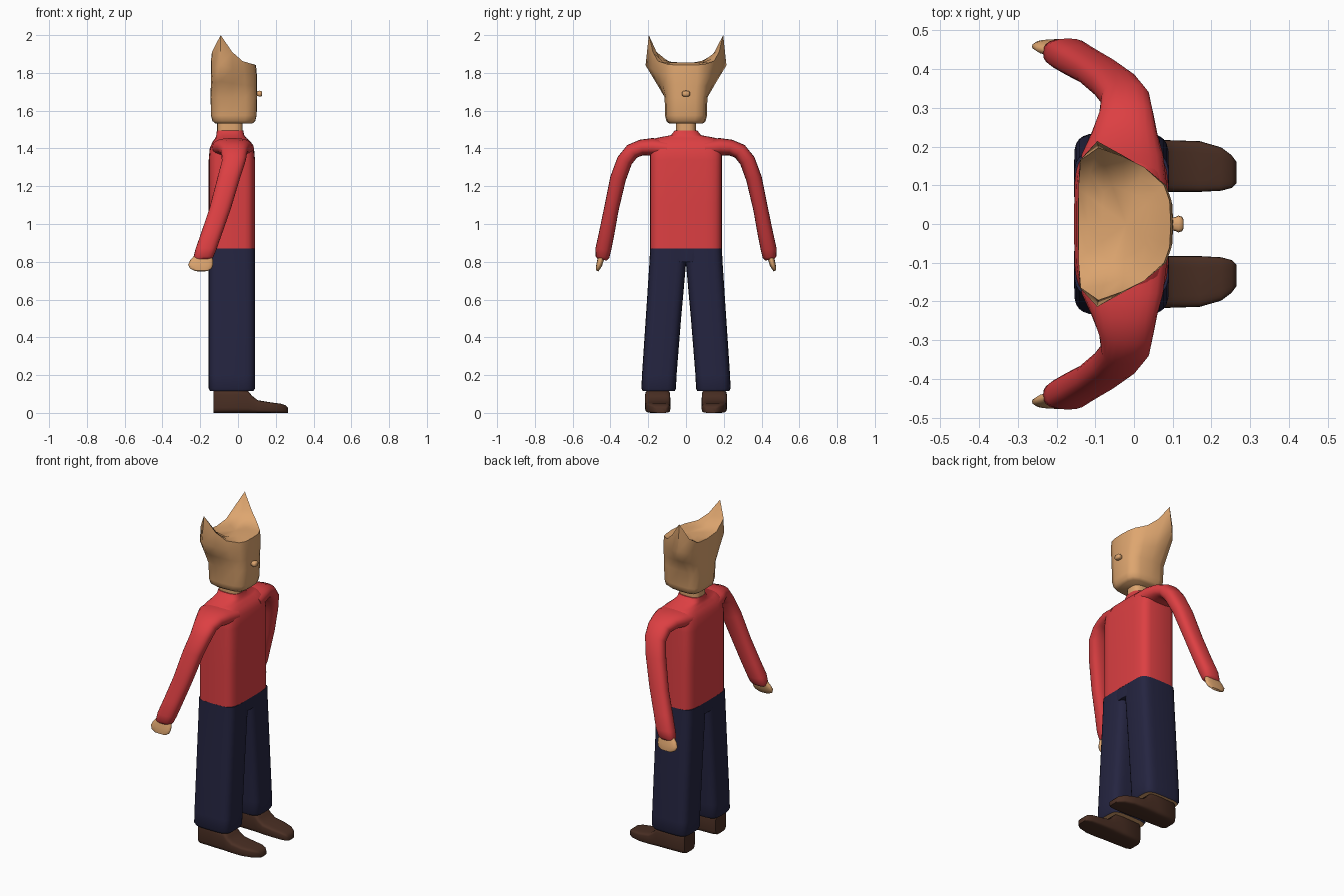
import bpy, bmesh, math
from mathutils import Vector


def mat(name, rgb):
    m = bpy.data.materials.new(name)
    m.diffuse_color = (*rgb, 1)
    return m


SKIN = mat("skin tan", (0.73, 0.38, 0.16))
RED = mat("sweater red", (0.72, 0.05, 0.055))
NAVY = mat("trouser navy", (0.018, 0.018, 0.052))
BROWN = mat("shoe brown", (0.068, 0.028, 0.017))


def loft(name, rings, mats, apex=None, cap0_mat=0, angle=50):
    """Skin a list of point rings; cap both ends (end cap may run to a point)."""
    bm = bmesh.new()
    vs = [[bm.verts.new(p) for p in r] for r in rings]
    n = len(vs[0])
    for a, b in zip(vs, vs[1:]):
        for i in range(n):
            j = (i + 1) % n
            bm.faces.new((a[i], a[j], b[j], b[i]))
    bm.faces.new(vs[0][::-1]).material_index = cap0_mat
    if apex:
        c = bm.verts.new(apex)
        for i in range(n):
            bm.faces.new((vs[-1][i], vs[-1][(i + 1) % n], c))
    else:
        bm.faces.new(vs[-1])
    bmesh.ops.recalc_face_normals(bm, faces=bm.faces[:])
    me = bpy.data.meshes.new(name)
    bm.to_mesh(me)
    bm.free()
    ob = bpy.data.objects.new(name, me)
    bpy.context.collection.objects.link(ob)
    for m in mats:
        me.materials.append(m)
    bpy.ops.object.select_all(action='DESELECT')
    ob.select_set(True)
    bpy.context.view_layer.objects.active = ob
    bpy.ops.object.shade_smooth_by_angle(angle=math.radians(angle))
    return ob


def oval(center, u, v, hu, hv, power=4, n=28):
    """Superellipse ring around center, along unit directions u and v."""
    pts = []
    for i in range(n):
        t = 2 * math.pi * i / n
        c, s = math.cos(t), math.sin(t)
        pts.append(Vector(center) + Vector(u) * hu * math.copysign(abs(c) ** (2 / power), c)
                   + Vector(v) * hv * math.copysign(abs(s) ** (2 / power), s))
    return pts


X, Y, Z = Vector((1, 0, 0)), Vector((0, 1, 0)), Vector((0, 0, 1))


def box_ring(z, x0, x1, y0, y1, power=4):
    return oval(((x0 + x1) / 2, (y0 + y1) / 2, z), X, Y, (x1 - x0) / 2, (y1 - y0) / 2, power)


# torso
loft("torso", [box_ring(z, x0, x1, -y, y, p) for z, x0, x1, y, p in [
    (0.87, -0.155, 0.09, 0.19, 5), (1.1, -0.155, 0.09, 0.19, 5), (1.34, -0.155, 0.09, 0.19, 5),
    (1.40, -0.15, 0.085, 0.19, 4.5), (1.435, -0.135, 0.068, 0.188, 4),
    (1.455, -0.12, 0.045, 0.16, 3), (1.47, -0.115, 0.033, 0.08, 3),
    (1.495, -0.112, 0.028, 0.06, 3)]], [RED])

# neck
loft("neck", [box_ring(z, -0.11, 0.025, -0.054, 0.054, 3) for z in (1.46, 1.56)], [SKIN])

# sleeves: centre (x, y, z), half width in x, half thickness across
ARM = [(-0.03, 0.10, 1.40, 0.115, 0.045), (-0.03, 0.18, 1.408, 0.105, 0.047),
       (-0.025, 0.235, 1.405, 0.085, 0.042), (-0.02, 0.285, 1.385, 0.07, 0.042),
       (-0.022, 0.325, 1.335, 0.063, 0.042), (-0.05, 0.36, 1.24, 0.06, 0.042),
       (-0.095, 0.395, 1.08, 0.057, 0.039), (-0.14, 0.42, 0.95, 0.056, 0.041),
       (-0.17, 0.438, 0.865, 0.056, 0.042), (-0.183, 0.442, 0.825, 0.052, 0.036),
       (-0.187, 0.444, 0.81, 0.043, 0.024)]
# hands
HAND = [(-0.185, 0.445, 0.84, 0.04, 0.016), (-0.192, 0.452, 0.81, 0.06, 0.017),
        (-0.198, 0.459, 0.785, 0.066, 0.016), (-0.197, 0.466, 0.765, 0.058, 0.012),
        (-0.195, 0.471, 0.752, 0.035, 0.007)]


def limb(name, path, side, m):
    rings = []
    for i, (x, y, z, hx, ht) in enumerate(path):
        a, b = path[max(i - 1, 0)], path[min(i + 1, len(path) - 1)]
        t = Vector((0, (b[1] - a[1]) * side, b[2] - a[2])).normalized()
        rings.append(oval((x, y * side, z), X, t.cross(X), hx, ht, 2.5, 20))
    loft(name, rings, [m])


for side, tag in ((1, "left"), (-1, "right")):
    limb(tag + "_sleeve", ARM, side, RED)
    limb(tag + "_hand", HAND, side, SKIN)

    # trouser leg, skin showing at the open hem
    rings = []
    for z, yi, yo, d in [(0.115, 0.06, 0.228, 0.008), (0.13, 0.053, 0.236, 0.0),
                         (0.2, 0.05, 0.233, 0), (0.5, 0.026, 0.213, 0),
                         (0.79, 0.0, 0.194, 0), (0.87, -0.005, 0.19, 0)]:
        y0, y1 = sorted((yi * side, yo * side))
        rings.append(box_ring(z, -0.155 + d, 0.09 - d, y0, y1, 4.5))
    loft(tag + "_trouser_leg", rings, [NAVY, SKIN], cap0_mat=1)

    # shoe: slices from heel to toe (x, height, inner y, outer y)
    rings = []
    for x, h, yi, yo in [(-0.13, 0.12, 0.10, 0.20), (-0.115, 0.125, 0.088, 0.212),
                         (0.0, 0.125, 0.083, 0.217), (0.05, 0.12, 0.083, 0.217),
                         (0.075, 0.09, 0.083, 0.217), (0.105, 0.067, 0.083, 0.216),
                         (0.17, 0.056, 0.083, 0.214), (0.225, 0.049, 0.086, 0.198),
                         (0.252, 0.04, 0.093, 0.178), (0.265, 0.026, 0.105, 0.16)]:
        rings.append(oval((x, side * (yi + yo) / 2, h / 2), Y, Z, (yo - yi) / 2, h / 2, 5))
    loft(tag + "_shoe", rings, [BROWN])

# hips closing the crotch between the legs
loft("hips", [box_ring(z, -0.154, 0.089, -y, y, 5) for z, y in
              ((0.80, 0.05), (0.84, 0.15), (0.872, 0.189))], [NAVY])

# head: half outlines running from face to back, mirrored in y
BASE = [(0.10, 0), (0.098, 0.05), (0.085, 0.088), (0.04, 0.106), (-0.03, 0.112),
        (-0.09, 0.111), (-0.127, 0.10), (-0.143, 0.065), (-0.144, 0)]
FLARE = [(0.10, 0, 1.79), (0.097, 0.06, 1.79), (0.083, 0.10, 1.79), (0.035, 0.14, 1.80),
         (-0.03, 0.178, 1.82), (-0.095, 0.214, 1.84), (-0.14, 0.165, 1.82),
         (-0.144, 0.08, 1.80), (-0.144, 0, 1.80)]
RIM = [(0.095, 0, 1.842), (0.092, 0.06, 1.842), (0.078, 0.10, 1.846), (0.025, 0.148, 1.862),
       (-0.03, 0.175, 1.91), (-0.092, 0.197, 2.0), (-0.138, 0.165, 1.91),
       (-0.144, 0.09, 1.86), (-0.144, 0, 1.852)]


def mirrored(half):
    return half + [(x, -y, z) for x, y, z in half[-2:0:-1]]


def base(z, s):
    return [(-0.02 + (x + 0.02) * s, y * s, z) for x, y in BASE]


mid = [tuple((a + b) / 2 for a, b in zip(p, q)) for p, q in zip(base(1.67, 1), FLARE)]
inner = [(-0.02 + (x + 0.02) * 0.8, y * 0.8, 1.853 + (z - 1.853) * 0.4) for x, y, z in RIM]
inner2 = [(-0.02 + (x + 0.02) * 0.5, y * 0.5, 1.855) for x, y, z in RIM]
halves = [base(1.532, 0.8), base(1.545, 0.93), base(1.575, 0.99), base(1.67, 1.01),
          mid, FLARE, RIM, inner, inner2]
loft("head", [mirrored(h) for h in halves], [SKIN], apex=(-0.02, 0, 1.856))

# nose
loft("nose", [oval((x, 0, 1.69), Y, Z, r * 1.35, r, 3, 12) for x, r in
              ((0.08, 0.011), (0.105, 0.013), (0.115, 0.016), (0.124, 0.014), (0.128, 0.008))], [SKIN])
